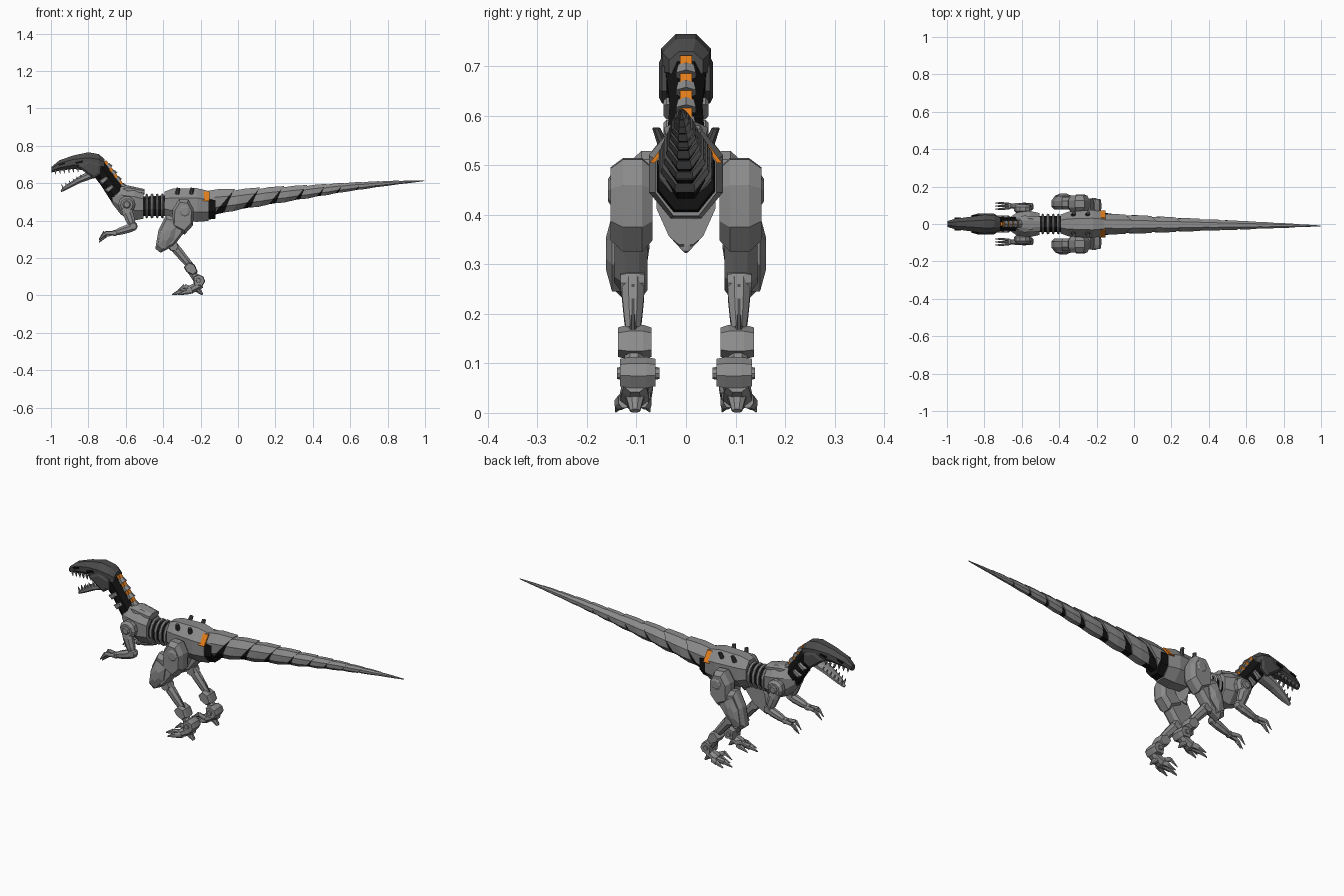
import bpy, bmesh, math
from mathutils import Vector


def material(name, rgb):
    m = bpy.data.materials.new(name)
    m.diffuse_color = (*rgb, 1)
    return m


GREY = material("armour grey", (0.26, 0.26, 0.26))
DARK = material("dark grey", (0.07, 0.07, 0.07))
BLACK = material("joint black", (0.006, 0.006, 0.006))
ORANGE = material("orange", (0.75, 0.2, 0.01))


def skin(name, rings, mat, mirror=False):
    """Join equal-sized rings of points into a closed solid."""
    bm = bmesh.new()
    vs = [[bm.verts.new(p) for p in r] for r in rings]
    n = len(vs[0])
    for a, b in zip(vs, vs[1:]):
        for i in range(n):
            j = (i + 1) % n
            bm.faces.new((a[i], a[j], b[j], b[i]))
    bm.faces.new(vs[0])
    bm.faces.new(vs[-1])
    bmesh.ops.recalc_face_normals(bm, faces=bm.faces)
    me = bpy.data.meshes.new(name)
    bm.to_mesh(me)
    bm.free()
    me.materials.append(mat)
    ob = bpy.data.objects.new(name, me)
    bpy.context.collection.objects.link(ob)
    if mirror:
        mod = ob.modifiers.new("mirror", 'MIRROR')
        mod.use_axis = (False, True, False)
    return ob


def loft(name, secs, mat, n=8, mirror=False):
    """Sections: x, y, z, half width, half height, up x, up z."""
    rings = []
    k = 1 / math.cos(math.pi / n)
    for x, y, z, hw, hh, ux, uz in secs:
        ring = []
        for i in range(n):
            a = (i + .5) * math.tau / n
            u = hh * k * math.sin(a)
            ring.append((x + u * ux, y + hw * k * math.cos(a), z + u * uz))
        rings.append(ring)
    return skin(name, rings, mat, mirror)


def body(name, secs, mat, n=8):
    """Centred upright loft from x, z, half width, half height."""
    return loft(name, [(x, 0, z, w, h, 0, 1) for x, z, w, h in secs], mat, n)


def strut(name, p, q, s0, s1, mat=GREY, n=8, mirror=True, bulge=0):
    """Tapered limb from p to q; s0 and s1 are (half width, half height)."""
    p, q = Vector(p), Vector(q)
    d = (q - p).normalized()
    up = Vector((-d.z, 0, d.x))
    if up.length < .01:
        up = Vector((0, 0, 1))
    up.normalize()
    secs = []
    for t in ((0, .3, .75, 1) if bulge else (0, 1)):
        c = p.lerp(q, t)
        f = 1 + bulge if t in (.3, .75) else 1
        secs.append((*c, f * (s0[0] * (1 - t) + s1[0] * t),
                     f * (s0[1] * (1 - t) + s1[1] * t), up.x, up.z))
    return loft(name, secs, mat, n, mirror)


def plate(name, pts, y0, y1, mat=GREY, s=.72, mirror=True):
    """Side outline in x, z extruded along y with chamfered faces."""
    cx = sum(p[0] for p in pts) / len(pts)
    cz = sum(p[1] for p in pts) / len(pts)
    rings = []
    for t, f in ((0, s), (.25, 1), (.7, 1), (1, s)):
        y = y0 + (y1 - y0) * t
        rings.append([(cx + (x - cx) * f, y, cz + (z - cz) * f) for x, z in pts])
    return skin(name, rings, mat, mirror)


def disc(x, z, r, n=10):
    return [(x + r * math.cos(i * math.tau / n), z + r * math.sin(i * math.tau / n))
            for i in range(n)]


# Skull, cheeks, eyes and jaw
body("skull", [(-.997, .672, .016, .015), (-.955, .694, .028, .028), (-.88, .712, .038, .036),
               (-.80, .715, .05, .05), (-.745, .708, .048, .047), (-.715, .70, .034, .03)], DARK)
plate("cheek", [(-.86, .69), (-.80, .72), (-.735, .70), (-.735, .65), (-.77, .625), (-.80, .645)],
      .034, .055, DARK)
plate("eye_slot", [(-.87, .712), (-.83, .722), (-.83, .71), (-.865, .703)], .038, .049, BLACK, 1)
plate("nostril", [(-.96, .70), (-.925, .712), (-.925, .702), (-.955, .693)], .024, .036, BLACK, 1)
loft("lower_jaw", [(-.775, 0, .65, .038, .024, -.4, .9), (-.85, 0, .617, .032, .017, -.4, .9),
                   (-.92, 0, .576, .02, .012, -.4, .9), (-.947, 0, .556, .008, .005, -.4, .9)], GREY)
for i in range(6):
    t = i / 5
    x = -.978 + .12 * t
    strut("upper_tooth", (x, .014 + .018 * t, .672 + .008 * t),
          (x + .004, .014 + .018 * t, .645 + .014 * t), (.005, .006), (.001, .001), n=4)
    x = -.935 + .10 * t
    z = .572 + .052 * t
    strut("lower_tooth", (x, .013 + .015 * t, z), (x - .008, .013 + .015 * t, z + .022),
          (.004, .005), (.001, .001), n=4)

# Neck with orange spine, vertebrae and side collars
U = (.82, .57)
loft("neck", [(-.755, 0, .69, .042, .045, *U), (-.70, 0, .615, .033, .042, *U),
              (-.63, 0, .52, .04, .05, *U)], BLACK)
strut("spine_strip", (-.714, 0, .715), (-.605, 0, .565), (.012, .012), (.012, .012),
      ORANGE, 4, False)
for i in range(4):
    t = (i + .6) / 4
    x, z = -.705 + .10 * t, .715 - .14 * t
    strut("vertebra", (x - .008, 0, z + .006), (x + .008, 0, z - .012),
          (.016, .01), (.02, .014), GREY, 6, False)
for x, z in ((-.715, .615), (-.685, .57)):
    plate("neck_collar", [(x - .03, z - .004), (x + .01, z + .022), (x + .022, z + .008),
                          (x - .01, z - .022)], .026, .045)

# Chest, ribbed waist and hips
body("chest", [(-.672, .52, .03, .03), (-.625, .505, .062, .075), (-.555, .49, .07, .09),
               (-.505, .485, .058, .075)], GREY)
body("back_guard", [(-.625, .56, .03, .022), (-.59, .568, .045, .02), (-.50, .553, .04, .015)], GREY)
body("waist_core", [(-.53, .475, .042, .052), (-.37, .48, .042, .055)], BLACK)
for i in range(4):
    x = -.488 + i * .028
    body("rib_ring", [(x - .007, .478, .05, .061), (x, .478, .056, .067),
                      (x + .007, .478, .05, .061)], GREY, 12)
body("hips", [(-.392, .49, .05, .065), (-.35, .487, .066, .083), (-.22, .483, .075, .09),
              (-.158, .478, .062, .08)], GREY)
body("hip_joint", [(-.20, .475, .062, .075), (-.12, .48, .056, .07)], BLACK)
loft("pelvis_keel", [(-.30, 0, .43, .06, .04, 0, 1), (-.30, 0, .37, .035, .03, 0, 1),
                     (-.31, 0, .325, .004, .02, .5, .1)], GREY)
strut("hip_stripe", (-.17, .03, .555), (-.17, .068, .505), (.005, .018), (.005, .018), ORANGE, 4)
for x in (-.325, -.25):
    strut("back_knob", (x, .046, .54), (x + .006, .06, .575), (.011, .012), (.008, .009), DARK)

# Tail: black core with overlapping slanted shells
TAIL = [(-.2, .48, .057, .088), (0, .505, .05, .062), (.2, .53, .04, .05), (.4, .553, .03, .037),
        (.6, .578, .022, .025), (.8, .598, .013, .014), (1, .613, .002, .002)]


def tail_at(x):
    for a, b in zip(TAIL, TAIL[1:]):
        if x <= b[0]:
            t = (x - a[0]) / (b[0] - a[0])
            return [p + (q - p) * t for p, q in zip(a, b)]
    return TAIL[-1]


def tail_section(x, scale, shear):
    _, z, w, h = tail_at(x)
    return (x - h * shear, -.01 * (x + .2) / 1.2, z, w * scale, h * scale, shear, 1)


loft("tail_core", [tail_section(x, .74, 0) for x in (-.18, 0, .2, .4, .6, .8, .97)], BLACK)
CUTS = [-.155, -.016, .118, .246, .37, .475, .567, .663, .754, .86, .998]
for a, b in zip(CUTS, CUTS[1:]):
    loft("tail_shell", [tail_section(a - .008, .88, .4), tail_section(a * .6 + b * .4, 1.02, .55),
                        tail_section(b, 1.04, .85)], GREY)

# Arms: shoulder, upper arm, elbow, forearm, hand and claws
plate("shoulder", disc(-.595, .485, .046), .058, .104)
plate("shoulder_cap", disc(-.595, .485, .022, 8), .095, .112)
strut("upper_arm", (-.60, .09, .47), (-.565, .094, .375), (.017, .026), (.014, .018), bulge=.2)
plate("elbow", disc(-.56, .37, .024, 8), .076, .112)
strut("forearm", (-.555, .094, .367), (-.655, .096, .335), (.017, .02), (.012, .014), bulge=.25)
plate("wrist", disc(-.66, .333, .017, 8), .082, .11)
for dy, dz in ((-.016, .004), (0, -.012), (.016, 0)):
    m = (-.71, .096 + dy, .332 + dz)
    strut("finger", (-.66, .096 + dy * .6, .333), m, (.007, .01), (.006, .009))
    strut("finger_claw", m, (-.743, .096 + dy, .295 + dz), (.006, .011), (.001, .002), n=6)

# Thighs and knee armour
plate("thigh_upper", [(-.35, .46), (-.315, .515), (-.265, .512), (-.237, .46), (-.24, .375),
                      (-.285, .325), (-.355, .36)], .068, .152, s=.78)
plate("thigh_lower", [(-.385, .43), (-.29, .41), (-.285, .34), (-.345, .262), (-.415, .228),
                      (-.442, .25), (-.425, .35)], .078, .144, s=.8)
plate("knee_guard", [(-.38, .40), (-.33, .37), (-.34, .30), (-.39, .245), (-.425, .27),
                     (-.415, .34)], .12, .162, s=.4)
plate("hip_bolt", disc(-.285, .45, .03, 8), .14, .158)

# Shins, ankles and heels
plate("knee_joint", disc(-.345, .262, .028, 8), .084, .132, GREY, .85)
strut("shin", (-.345, .265, ) [:1] + (.107, .265), (-.262, .107, .165),
      (.023, .024), (.014, .018), bulge=.1)
strut("shin_piston", (-.315, .107, .255), (-.235, .107, .15), (.007, .008), (.007, .008), DARK)
plate("ankle", [(-.29, .15), (-.265, .178), (-.232, .165), (-.215, .125), (-.24, .108),
                (-.275, .125)], .07, .137, s=.85)
strut("ankle_link", (-.25, .105, .13), (-.21, .105, .07), (.018, .02), (.02, .02))
plate("heel", [(-.24, .10), (-.21, .113), (-.185, .10), (-.175, .075), (-.19, .05), (-.235, .052)],
      .062, .133, s=.88)
plate("heel_bolt", disc(-.212, .08, .016, 8), .054, .139)

# Feet with three clawed toes and a raised inner claw
strut("foot", (-.195, .103, .06), (-.262, .104, .026), (.022, .02), (.028, .02), bulge=.1)
strut("rear_toe", (-.215, .103, .03), (-.19, .103, .004), (.018, .016), (.01, .005))
for dy, tip in ((-.024, -.315), (.004, -.352), (.03, -.32)):
    y = .104 + dy
    m = (tip + .045, y, .02)
    strut("toe", (-.245, .104 + dy * .7, .026), m, (.011, .016), (.01, .014))
    strut("toe_claw", m, (tip, y + dy * .25, .004), (.009, .013), (.002, .003), n=6)
strut("raised_claw_base", (-.25, .08, .035), (-.285, .074, .05), (.008, .012), (.007, .011))
strut("raised_claw", (-.283, .074, .05), (-.325, .072, .022), (.007, .011), (.001, .002), n=6)
